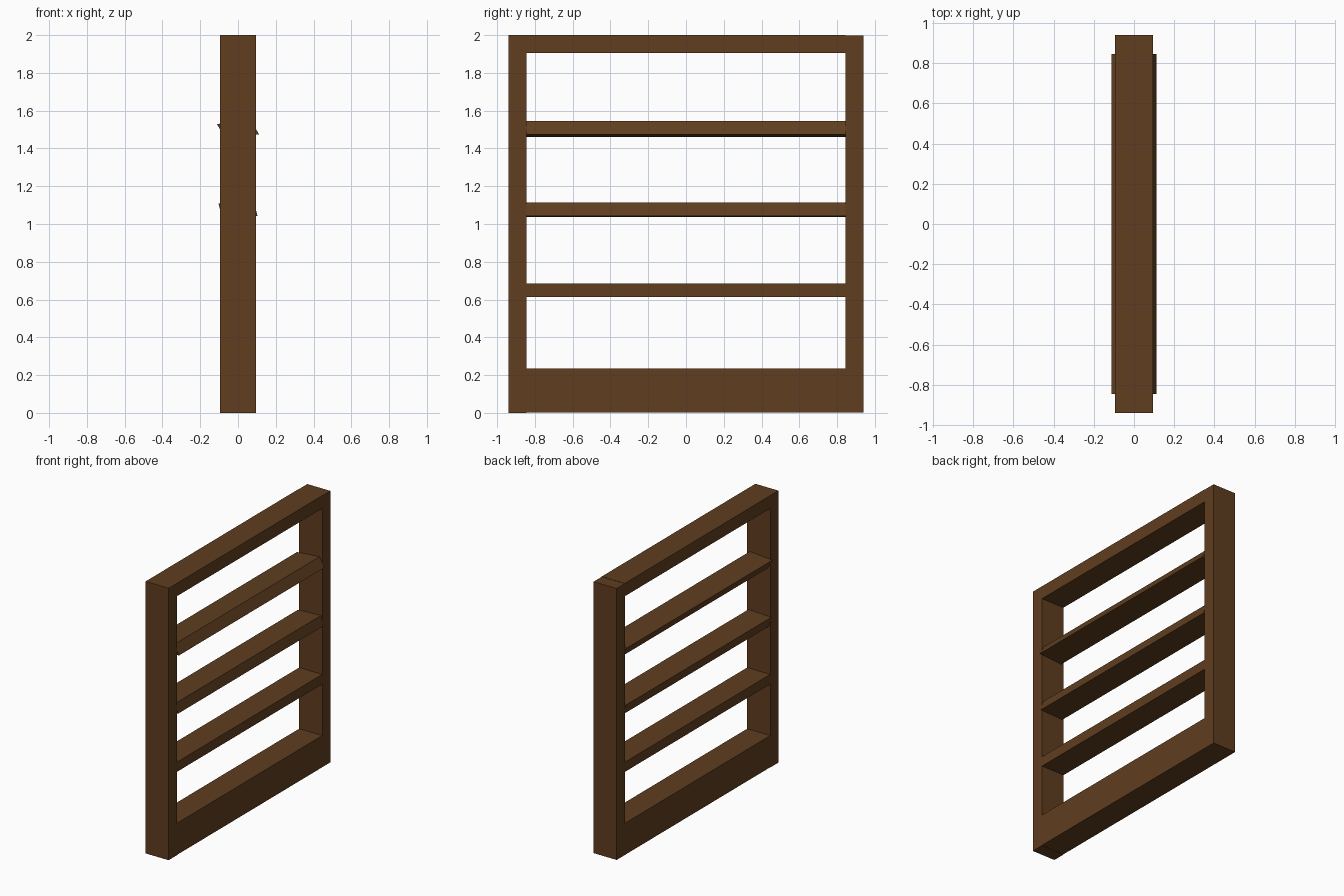
import bpy, math

if "Cube" in bpy.data.objects:
    bpy.data.objects.remove(bpy.data.objects["Cube"])

wood = bpy.data.materials.new("brown_wood")
wood.diffuse_color = (0.115, 0.048, 0.014, 1)
wood.use_nodes = True
wood.node_tree.nodes["Principled BSDF"].inputs["Base Color"].default_value = wood.diffuse_color

D = 0.094              # half depth of the frame
Y, IN = 0.94, 0.845    # outer and inner half widths


def extrude_y(name, profile, y0, y1):
    """Four-sided x-z profile extruded along y."""
    verts = [(x, y, z) for y in (y0, y1) for x, z in profile]
    faces = [(0, 1, 2, 3), (7, 6, 5, 4)]
    faces += [(i + 4, i + 5 if i < 3 else 4, (i + 1) % 4, i) for i in range(4)]
    mesh = bpy.data.meshes.new(name)
    mesh.from_pydata(verts, [], faces)
    mesh.materials.append(wood)
    obj = bpy.data.objects.new(name, mesh)
    bpy.context.collection.objects.link(obj)


def beam(name, y0, y1, z0, z1):
    extrude_y(name, [(-D, z0), (D, z0), (D, z1), (-D, z1)], y0, y1)


# Outer frame: members butt against each other in a pinwheel
beam("left_post", -Y, -IN, 0.0, 1.905)
beam("right_post", IN, Y, 0.235, 1.998)
beam("top_rail", -Y, IN, 1.905, 2.0)
beam("bottom_rail", -IN, Y, 0.002, 0.235)

# Slats: each one up is skewed further (a square turned, then flattened)
for i in range(3):
    a = math.radians(6 * i)
    c, s = math.cos(a), math.sin(a)
    zc = 0.649 + 0.4265 * i
    profile = [(D * (u * c - v * s), zc + 0.036 * (u * s + v * c))
               for u, v in ((-1, -1), (1, -1), (1, 1), (-1, 1))]
    extrude_y(f"slat_{i + 1}", profile, -IN, IN)
